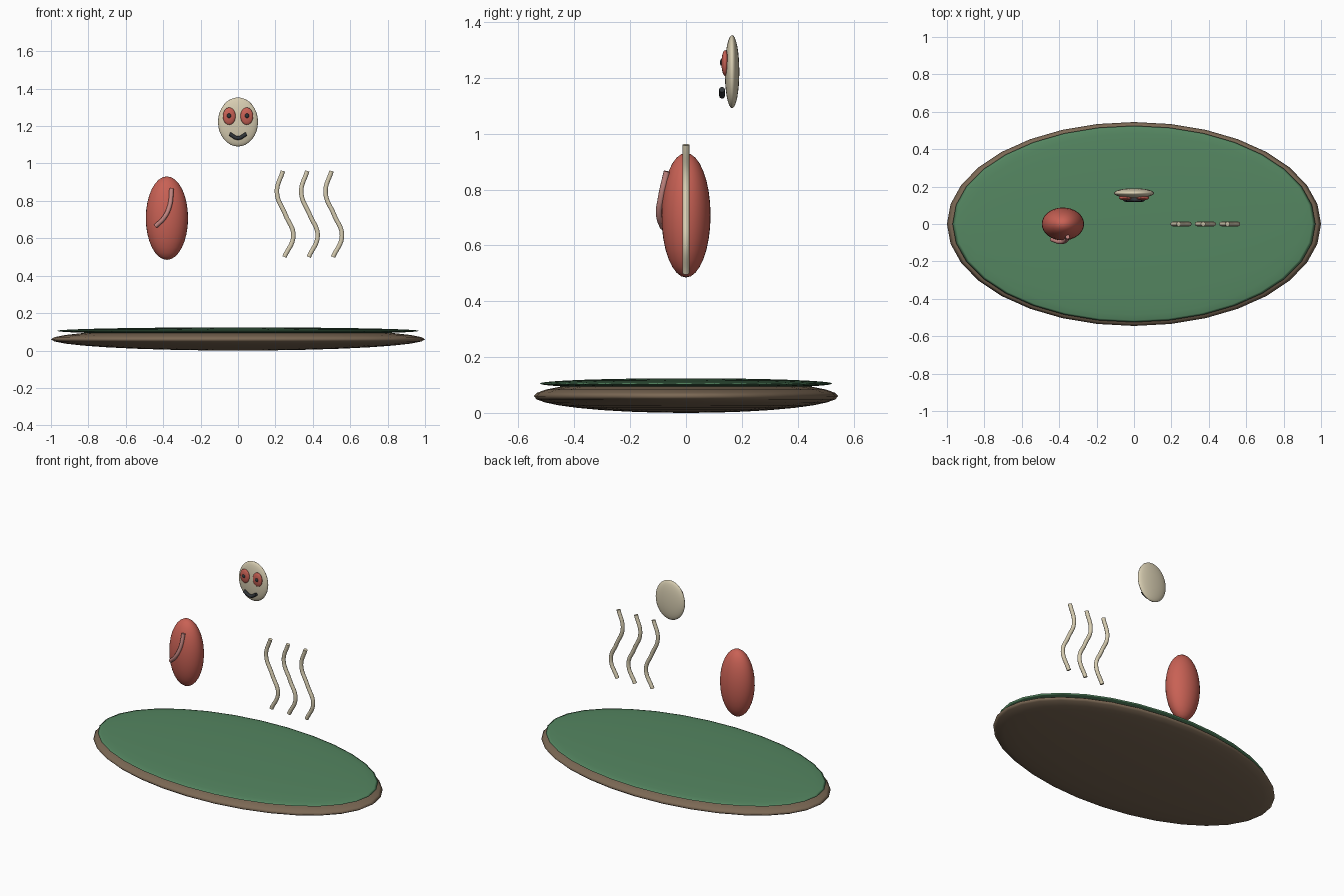
import bpy
import math

if "Cube" in bpy.data.objects:
    bpy.data.objects.remove(bpy.data.objects["Cube"])


def material(name, rgb):
    m = bpy.data.materials.new(name)
    m.diffuse_color = (*rgb, 1)
    m.use_nodes = True
    m.node_tree.nodes["Principled BSDF"].inputs["Base Color"].default_value = m.diffuse_color
    return m


BROWN = material("brown", (0.20, 0.14, 0.09))
GREEN = material("green", (0.09, 0.24, 0.12))
RED = material("red", (0.58, 0.12, 0.09))
PINK = material("pink", (0.55, 0.24, 0.22))
CREAM = material("cream", (0.68, 0.61, 0.44))
DARK = material("dark", (0.03, 0.035, 0.04))


def ellipsoid(name, centre, radii, mat):
    bpy.ops.mesh.primitive_uv_sphere_add(segments=32, ring_count=16, radius=1, location=centre)
    ob = bpy.context.object
    ob.name = name
    ob.scale = radii
    bpy.ops.object.transform_apply(location=False, rotation=False, scale=True)
    bpy.ops.object.shade_smooth()
    ob.data.materials.append(mat)
    return ob


def tube(name, points, radius, mat):
    cu = bpy.data.curves.new(name, 'CURVE')
    cu.dimensions = '3D'
    cu.bevel_depth = radius
    cu.bevel_resolution = 3
    cu.use_fill_caps = True
    cu.resolution_u = 8
    sp = cu.splines.new('BEZIER')
    sp.bezier_points.add(len(points) - 1)
    for bp, co in zip(sp.bezier_points, points):
        bp.co = co
        bp.handle_left_type = bp.handle_right_type = 'AUTO'
    ob = bpy.data.objects.new(name, cu)
    bpy.context.collection.objects.link(ob)
    # turn the curve into a mesh with crisp end caps
    bpy.ops.object.select_all(action='DESELECT')
    ob.select_set(True)
    bpy.context.view_layer.objects.active = ob
    bpy.ops.object.convert(target='MESH')
    ob = bpy.context.object
    bpy.ops.object.shade_smooth_by_angle(angle=math.radians(50))
    ob.data.materials.clear()
    ob.data.materials.append(mat)
    return ob


# oval ground: soil below, grass on top
ellipsoid("soil_base", (0, 0, 0.06), (1.0, 0.545, 0.06), BROWN)
ellipsoid("grass_top", (0, 0, 0.105), (0.97, 0.525, 0.019), GREEN)

# red organ-like body with a raised vein on its front
ellipsoid("red_body", (-0.38, 0, 0.708), (0.113, 0.088, 0.223), RED)
tube("body_vein", [(-0.355, -0.068, 0.865), (-0.365, -0.088, 0.775),
                   (-0.395, -0.096, 0.71), (-0.44, -0.082, 0.665)], 0.012, PINK)

# three wavy strands
for i in range(3):
    x = 0.13 * i
    tube(f"wavy_strand_{i + 1}", [(0.248 + x, 0, 0.50), (0.296 + x, 0, 0.615),
                                  (0.254 + x, 0, 0.725), (0.208 + x, 0, 0.845),
                                  (0.24 + x, 0, 0.96)], 0.0125, CREAM)

# floating face
ellipsoid("face_disc", (0, 0.165, 1.222), (0.107, 0.026, 0.131), CREAM)
for side, s in (("left", -1), ("right", 1)):
    ellipsoid(f"{side}_eye", (s * 0.047, 0.14, 1.253), (0.034, 0.013, 0.046), RED)
    ellipsoid(f"{side}_pupil", (s * 0.048, 0.128, 1.255), (0.011, 0.007, 0.012), DARK)
tube("smile", [(-0.045, 0.129, 1.158), (0, 0.129, 1.136), (0.045, 0.129, 1.158)], 0.0105, DARK)
